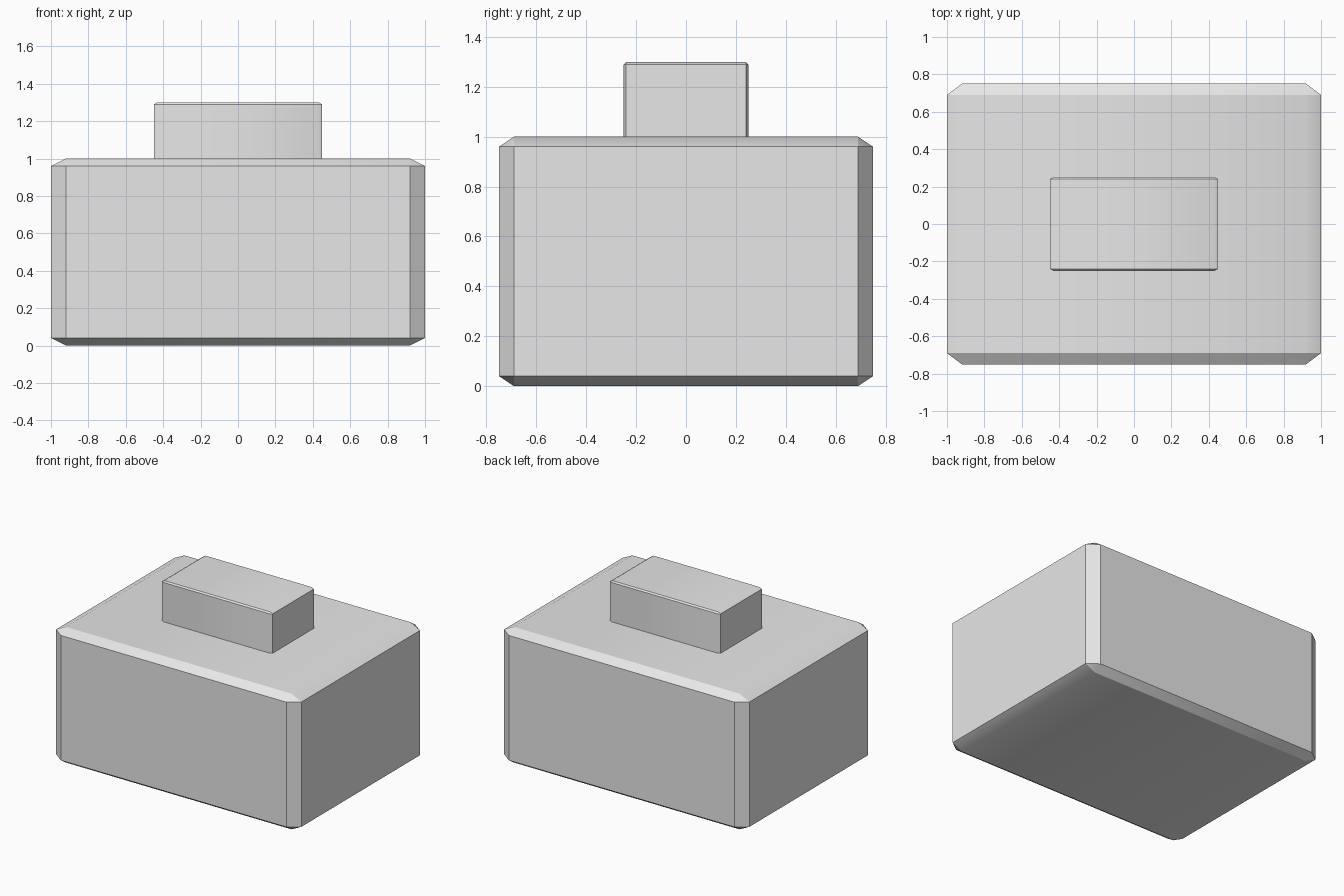
import bpy
import bmesh
import math
from mathutils import Vector

old = bpy.data.objects.get("Cube")
if old:
    bpy.data.objects.remove(old, do_unlink=True)

grey = bpy.data.materials.new("light grey")
grey.use_nodes = True
colour = (0.8, 0.8, 0.8, 1)
grey.diffuse_color = colour
grey.node_tree.nodes["Principled BSDF"].inputs["Base Color"].default_value = colour


def chamfered_block(name, half_size, centre, chamfer):
    """Cube with chamfered edges, stretched so the chamfers follow each axis."""
    bm = bmesh.new()
    bmesh.ops.create_cube(bm, size=2)
    bmesh.ops.bevel(bm, geom=bm.edges[:], offset=chamfer, segments=1,
                    affect='EDGES', profile=0.5)
    bmesh.ops.scale(bm, vec=Vector(half_size), verts=bm.verts)
    bmesh.ops.recalc_face_normals(bm, faces=bm.faces)
    mesh = bpy.data.meshes.new(name)
    bm.to_mesh(mesh)
    bm.free()
    mesh.materials.append(grey)
    obj = bpy.data.objects.new(name, mesh)
    obj.location = centre
    bpy.context.collection.objects.link(obj)
    bpy.ops.object.select_all(action='DESELECT')
    obj.select_set(True)
    bpy.context.view_layer.objects.active = obj
    bpy.ops.object.shade_smooth_by_angle(angle=math.radians(30))
    return obj


# Main box
chamfered_block("body", (1, 0.75, 0.5), (0, 0, 0.5), 0.08)

# Raised block on top, sunk into the body
chamfered_block("top_block", (0.45, 0.25, 0.25), (0, 0, 1.05), 0.04)
